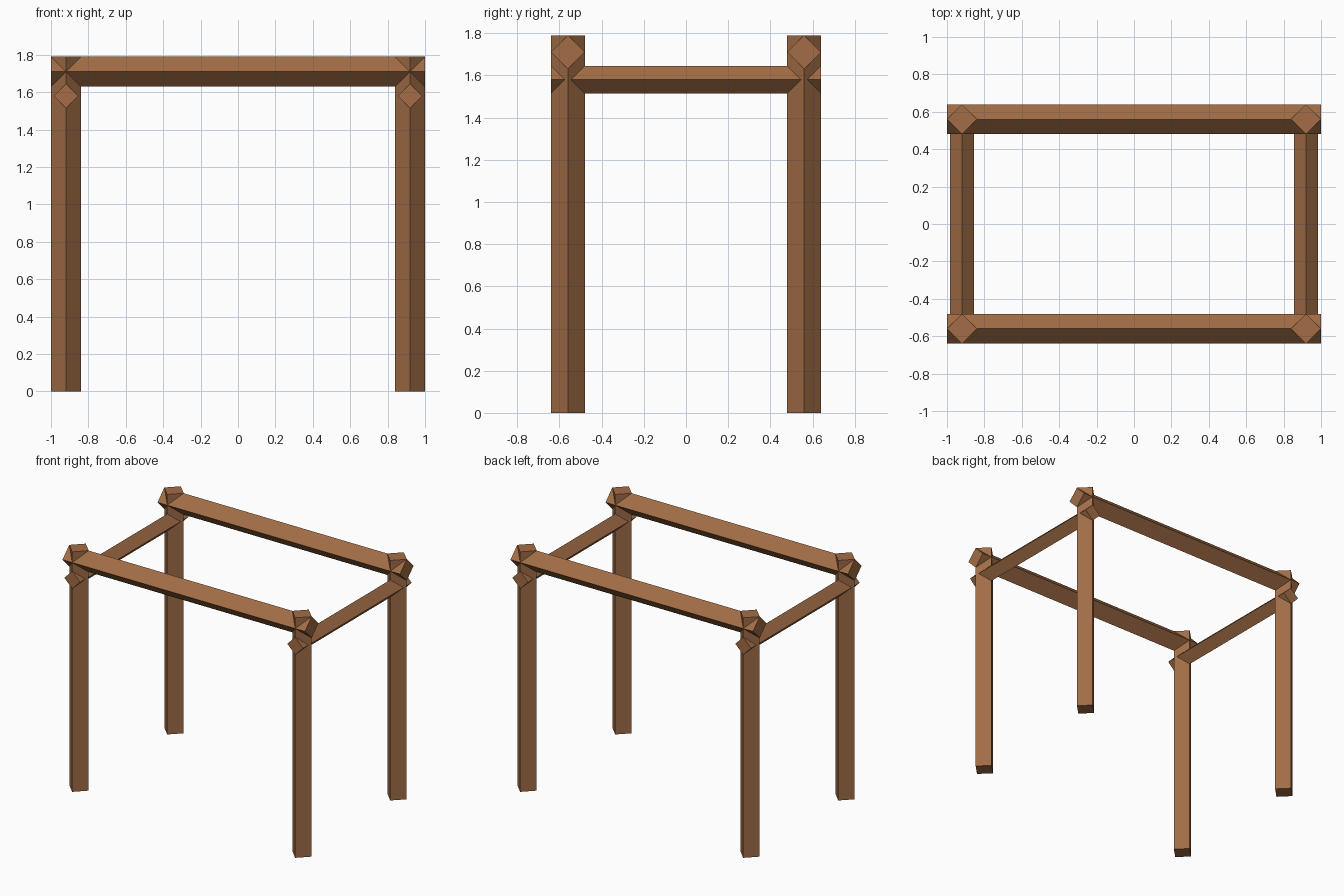
import bpy
from math import pi

cube = bpy.data.objects.get("Cube")
if cube:
    bpy.data.objects.remove(cube, do_unlink=True)

# Timber material
COLOUR = (0.36, 0.152, 0.06, 1)
wood = bpy.data.materials.new("brown wood")
wood.use_nodes = True
wood.diffuse_color = COLOUR
wood.node_tree.nodes["Principled BSDF"].inputs["Base Color"].default_value = COLOUR

POST_X, POST_Y = 0.92, 0.56   # post centres
THICK, THIN = 0.08, 0.065     # half diagonals of the square timbers
HEIGHT = 1.79


def timber(name, radius, length, location, rotation=(0, 0, 0)):
    """Square timber turned on edge, along local z."""
    bpy.ops.mesh.primitive_cylinder_add(
        vertices=4, radius=radius, depth=length, location=location, rotation=rotation)
    obj = bpy.context.object
    obj.name = name
    obj.data.materials.append(wood)
    return obj


# Four upright posts
for y, depth_name in ((-POST_Y, "front"), (POST_Y, "back")):
    for x, side_name in ((-POST_X, "right"), (POST_X, "left")):
        timber(f"{depth_name}_{side_name}_post", THICK, HEIGHT, (x, y, HEIGHT / 2))

# Long top rails, flush with the post tops and outer edges
for y, depth_name in ((-POST_Y, "front"), (POST_Y, "back")):
    timber(f"{depth_name}_rail", THICK, 2 * (POST_X + THICK),
           (0, y, HEIGHT - THICK), (0, pi / 2, 0))

# Thinner side rails, set lower
for x, side_name in ((-POST_X, "right"), (POST_X, "left")):
    timber(f"{side_name}_side_rail", THIN, 2 * (POST_Y + THICK),
           (x, 0, 1.58), (pi / 2, 0, 0))
